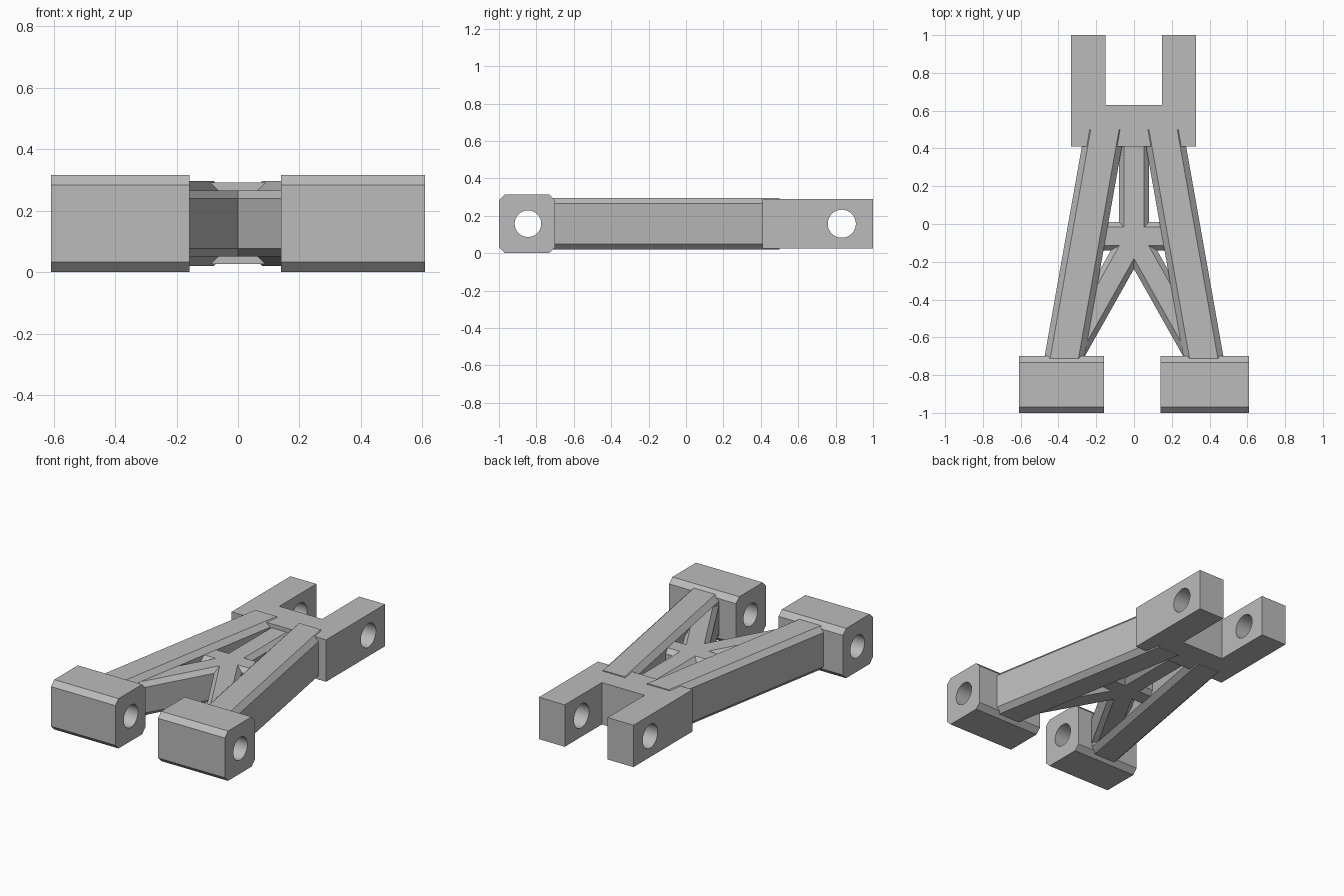
import bpy, bmesh, math
from mathutils import Vector

cube = bpy.data.objects.get("Cube")
if cube:
    bpy.data.objects.remove(cube, do_unlink=True)

grey = bpy.data.materials.new("plain_grey")
grey.use_nodes = True
grey.diffuse_color = (0.5, 0.5, 0.5, 1)
grey.node_tree.nodes["Principled BSDF"].inputs["Base Color"].default_value = grey.diffuse_color

MID = 0.158  # height of the middle plane


def finish(name, bm):
    bmesh.ops.recalc_face_normals(bm, faces=bm.faces)
    mesh = bpy.data.meshes.new(name)
    bm.to_mesh(mesh)
    bm.free()
    mesh.materials.append(grey)
    ob = bpy.data.objects.new(name, mesh)
    bpy.context.collection.objects.link(ob)
    return ob


def bar(name, start, end, across, width, height, chamfer):
    """Chamfered bar swept flat from start to end, section lying along 'across'."""
    w, h, c = width / 2, height / 2, chamfer
    section = [(w, h - c), (w - c, h), (c - w, h), (-w, h - c),
               (-w, c - h), (c - w, -h), (w - c, -h), (w, c - h)]
    bm = bmesh.new()
    ax = Vector(across).normalized()
    rings = [[bm.verts.new((p[0] + ax.x * u, p[1] + ax.y * u, MID + z)) for u, z in section]
             for p in (start, end)]
    for ring in rings:
        bm.faces.new(ring)
    for i in range(len(section)):
        j = (i + 1) % len(section)
        bm.faces.new((rings[0][i], rings[0][j], rings[1][j], rings[1][i]))
    return finish(name, bm)


def drill(ob, y, radius):
    """Cut a round hole along x."""
    bpy.ops.mesh.primitive_cylinder_add(vertices=48, radius=radius, depth=3,
                                        location=(0, y, MID), rotation=(0, math.pi / 2, 0))
    cutter = bpy.context.object
    cutter.hide_render = True
    cutter.data.materials.append(grey)
    mod = ob.modifiers.new("hole", 'BOOLEAN')
    mod.object = cutter
    mod.operation = 'DIFFERENCE'
    mod.solver = 'EXACT'
    bpy.ops.object.select_all(action='DESELECT')
    bpy.context.view_layer.objects.active = ob
    ob.select_set(True)
    bpy.ops.object.modifier_apply(modifier=mod.name)
    bpy.data.objects.remove(cutter, do_unlink=True)
    bpy.ops.object.shade_smooth_by_angle(angle=math.radians(25))


# Front pivot blocks, with chamfered long edges
for side, inner, outer in (("left", 0.14, 0.608), ("right", -0.158, -0.608)):
    block = bar(side + "_pivot_block", (inner, -0.85), (outer, -0.85), (0, 1), 0.3, 0.315, 0.032)
    drill(block, -0.845, 0.071)

# Rear fork: U-shaped outline pulled up to its thickness
outline = [(0.331, 0.41), (0.331, 1), (0.15, 1), (0.15, 0.63)]
outline += [(-x, y) for x, y in reversed(outline)]
bm = bmesh.new()
base = bm.faces.new([bm.verts.new((x - 0.002, y, MID - 0.132)) for x, y in outline])
top = bmesh.ops.extrude_face_region(bm, geom=[base])["geom"]
bmesh.ops.translate(bm, vec=(0, 0, 0.265),
                    verts=[v for v in top if isinstance(v, bmesh.types.BMVert)])
fork = finish("rear_fork", bm)
drill(fork, 0.833, 0.075)

# Main legs and diagonal braces, one of each per side
slope = Vector((0.49, -0.87))
for side, s in (("left", 1), ("right", -1)):
    bar(side + "_leg", (s * 0.37, -0.717), (s * 0.154, 0.5), (1, 0), 0.212, 0.277, 0.031)
    end = Vector((0, -0.08)) + slope * 0.735
    bar(side + "_diagonal_brace", (0, -0.08), (s * end.x, end.y),
        (0.87 * s, 0.49), 0.155, 0.216, 0.027)

# Central stem and cross brace
bar("centre_stem", (0, -0.1), (0, 0.46), (1, 0), 0.16, 0.216, 0.027)
bar("cross_brace", (-0.27, -0.065), (0.27, -0.065), (0, 1), 0.15, 0.216, 0.027)
